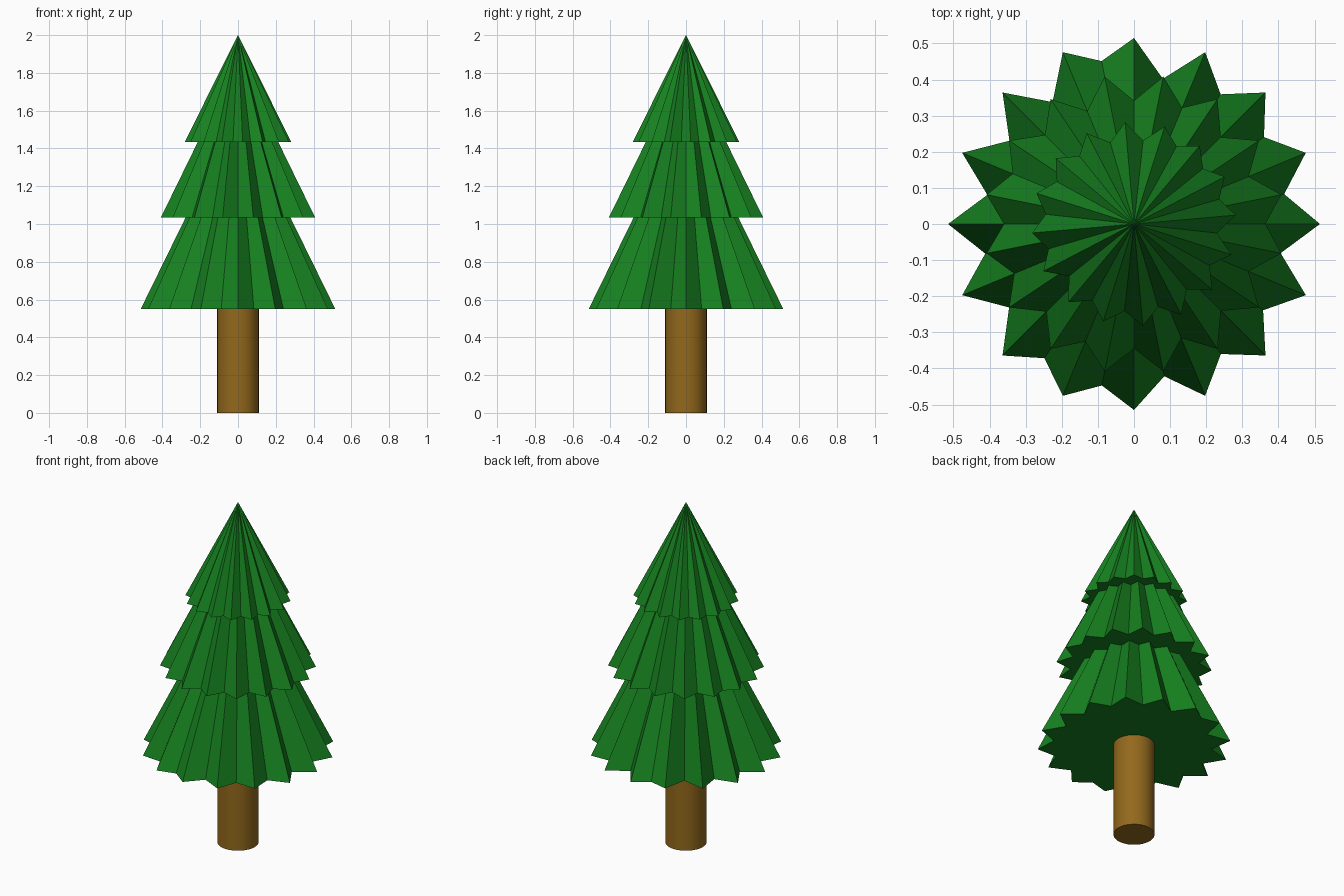
import bpy, bmesh, math, random

if "Cube" in bpy.data.objects:
    bpy.data.objects.remove(bpy.data.objects["Cube"])
random.seed(4)

def material(name, rgb):
    m = bpy.data.materials.new(name)
    m.diffuse_color = (*rgb, 1)
    m.use_nodes = True
    m.node_tree.nodes["Principled BSDF"].inputs["Base Color"].default_value = m.diffuse_color
    return m

green = material("needles", (0.008, 0.22, 0.014))
brown = material("bark", (0.29, 0.14, 0.012))
POINTS = 16

def pleated_cone(name, z, r, apex, turn, valleys):
    """Star-based cone: even tips, uneven valleys, flat underside."""
    bm = bmesh.new()
    ring = []
    for i in range(POINTS):
        for rad, half in ((r, 0), (valleys[i], 0.5)):
            a = math.radians(turn) + 2 * math.pi * (i + half) / POINTS
            ring.append(bm.verts.new((rad * math.cos(a), rad * math.sin(a), z)))
    top, base = bm.verts.new((0, 0, apex)), bm.verts.new((0, 0, z))
    for a, b in zip(ring, ring[1:] + ring[:1]):
        bm.faces.new((a, b, top))
        bm.faces.new((b, a, base))
    mesh = bpy.data.meshes.new(name)
    bm.to_mesh(mesh)
    bm.free()
    mesh.materials.append(green)
    ob = bpy.data.objects.new(name, mesh)
    bpy.context.collection.objects.link(ob)

def uneven(r):
    return [r * random.uniform(0.81, 0.88) for _ in range(POINTS)]

# Three tiers of foliage
low = [.424, .433, .432, .41, .46, .406, .415, .414,
       .42, .416, .447, .456, .43, .433, .43, .414]
pleated_cone("lower_foliage", 0.55, 0.515, 1.60, 0, low)
pleated_cone("middle_foliage", 1.035, 0.416, 1.87, 11.25, uneven(0.416))
pleated_cone("upper_foliage", 1.435, 0.283, 2.0, 5, uneven(0.283))

# Trunk
bpy.ops.mesh.primitive_cylinder_add(vertices=32, radius=0.11, depth=0.56, location=(0, 0, 0.28))
trunk = bpy.context.object
trunk.name = "trunk"
trunk.data.materials.append(brown)
bpy.ops.object.shade_smooth_by_angle(angle=math.radians(30))
